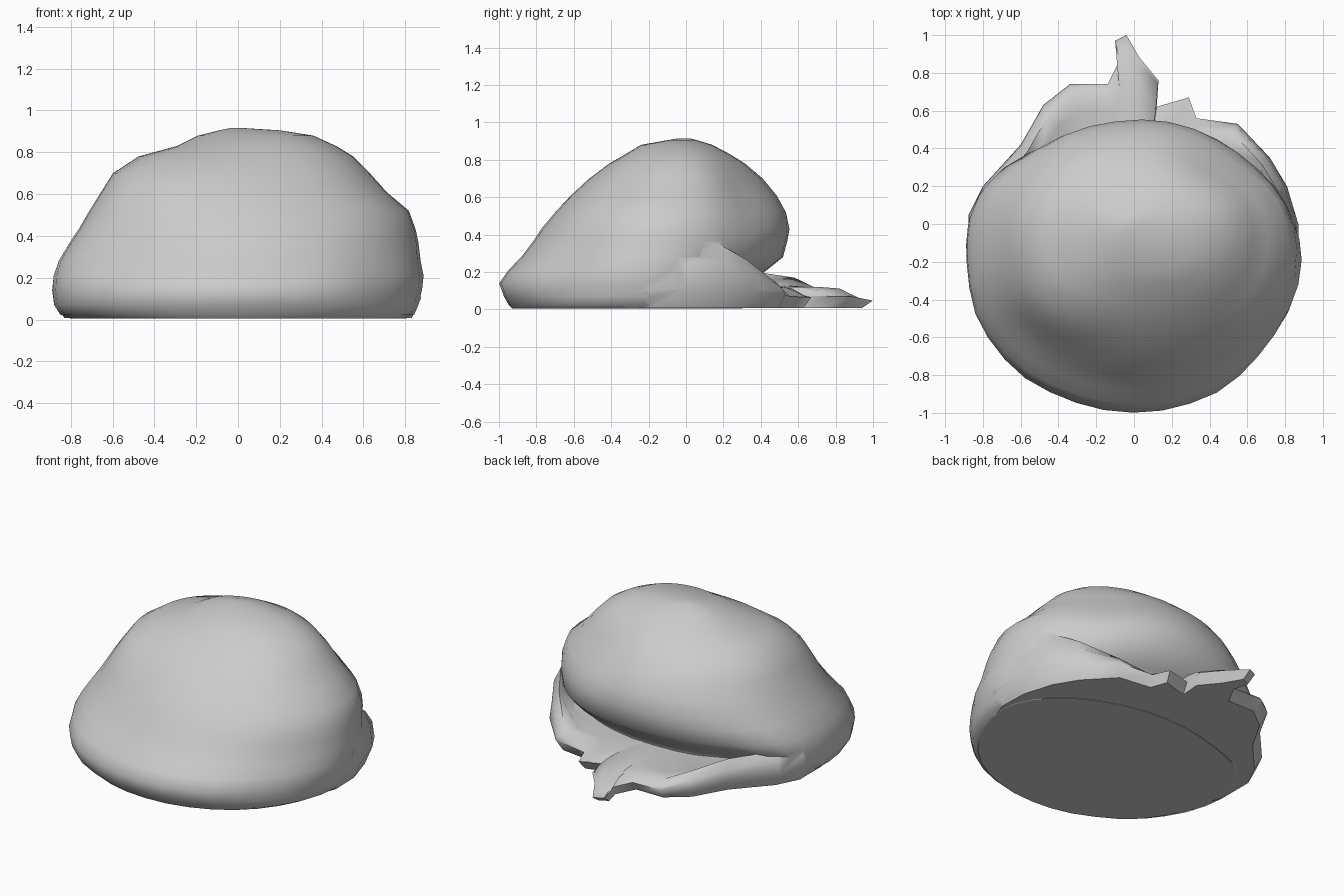
import bpy, bmesh, math
from mathutils import Vector, noise


def loft(name, rings):
    """Skin a stack of closed rings and cap both ends."""
    bm = bmesh.new()
    vs = [[bm.verts.new(p) for p in ring] for ring in rings]
    n = len(vs[0])
    for a, b in zip(vs, vs[1:]):
        for i in range(n):
            j = (i + 1) % n
            bm.faces.new((a[i], a[j], b[j], b[i]))
    bm.faces.new(vs[0][::-1])
    bm.faces.new(vs[-1])
    bmesh.ops.triangulate(bm, faces=[f for f in bm.faces if len(f.verts) > 4])
    bmesh.ops.recalc_face_normals(bm, faces=bm.faces)
    me = bpy.data.meshes.new(name)
    bm.to_mesh(me)
    bm.free()
    ob = bpy.data.objects.new(name, me)
    bpy.context.collection.objects.link(ob)
    return ob


# Puffy dome: z, left x, right x, front y, back y, y of widest point
DOME = [
    (0.005, -0.80, 0.80, -0.93, 0.30, -0.22),
    (0.025, -0.85, 0.84, -0.95, 0.31, -0.22),
    (0.07, -0.88, 0.86, -0.975, 0.32, -0.21),
    (0.14, -0.89, 0.88, -1.0, 0.34, -0.20),
    (0.21, -0.885, 0.89, -0.95, 0.43, -0.19),
    (0.28, -0.86, 0.875, -0.88, 0.52, -0.16),
    (0.37, -0.805, 0.862, -0.81, 0.545, -0.13),
    (0.43, -0.765, 0.85, -0.77, 0.555, -0.11),
    (0.52, -0.71, 0.82, -0.695, 0.535, -0.09),
    (0.61, -0.65, 0.715, -0.61, 0.485, -0.07),
    (0.70, -0.59, 0.63, -0.51, 0.41, -0.05),
    (0.78, -0.47, 0.55, -0.405, 0.315, -0.04),
    (0.83, -0.29, 0.47, -0.32, 0.235, -0.03),
    (0.88, -0.19, 0.36, -0.24, 0.14, -0.02),
    (0.905, -0.09, 0.20, -0.10, 0.06, -0.02),
    (0.915, -0.04, 0.04, -0.04, 0.02, -0.01),
]
# Local swellings and dents: amount, angle, angular width, height, height width
SWELL = [
    (0.085, 146, 19, 0.12, 0.22),   # joins the flap at back left
    (0.10, 225, 28, 0.70, 0.20),    # full front-left shoulder
    (0.05, 312, 25, 0.75, 0.20),    # front-right shoulder
    (-0.10, 48, 24, 0.60, 0.18),    # slacker back-right shoulder
    (-0.03, 325, 18, 0.20, 0.15),   # slight tuck at the lower front right
]
SEG = 36
rings = []
for z, xl, xr, yf, yb, yc in DOME:
    xc = (xl + xr) / 2
    ring = []
    for i in range(SEG):
        a = 2 * math.pi * i / SEG
        c, s = math.cos(a), math.sin(a)
        p = Vector((xc + (xr - xl) / 2 * c,
                    yc + ((yb - yc) if s > 0 else (yc - yf)) * s, z))
        k = 0.012 * noise.noise(p * 3.5)
        for amt, ang, wa, h, wh in SWELL:
            k += amt * math.exp(-((math.degrees(a) - ang) / wa) ** 2 - ((z - h) / wh) ** 2)
        ring.append((xc + (p.x - xc) * (1 + k), yc + (p.y - yc) * (1 + k), z))
    rings.append(ring)
dome = loft("puffy_dome", rings)

# Flattened base flap with ragged back edge: x, y, lip height
FLAP = [
    (0.78, -0.45, 0.20), (0.875, -0.20, 0.26), (0.87, 0.0, 0.32),
    (0.81, 0.20, 0.35), (0.72, 0.35, 0.27), (0.55, 0.53, 0.14),
    (0.33, 0.56, 0.10), (0.29, 0.67, 0.08), (0.12, 0.62, 0.11),
    (0.13, 0.76, 0.10), (0.03, 0.88, 0.10), (-0.04, 1.0, 0.06),
    (-0.10, 0.97, 0.06), (-0.075, 0.87, 0.10), (-0.14, 0.74, 0.11),
    (-0.34, 0.74, 0.12), (-0.48, 0.63, 0.17), (-0.60, 0.42, 0.20),
    (-0.80, 0.20, 0.22), (-0.875, 0.05, 0.24), (-0.875, -0.18, 0.24),
    (-0.78, -0.45, 0.20),
]


def flap_ring(scale, height):
    return [(x * scale, -0.2 + (y + 0.2) * scale, height(h)) for x, y, h in FLAP]


flap = loft("base_flap", [
    flap_ring(0.95, lambda h: 0.007),
    flap_ring(1.0, lambda h: min(0.05 + h * 0.2, h * 0.8)),
    flap_ring(0.985, lambda h: h * 0.75),
    flap_ring(0.94, lambda h: h),
    flap_ring(0.85, lambda h: 0.10 + 0.2 * h),
    flap_ring(0.55, lambda h: 0.12),
])

# Fuse both into one continuous skin
bpy.context.view_layer.objects.active = dome
mod = dome.modifiers.new("fuse", 'BOOLEAN')
mod.operation = 'UNION'
mod.solver = 'EXACT'
mod.object = flap
bpy.ops.object.select_all(action='DESELECT')
dome.select_set(True)
bpy.ops.object.modifier_apply(modifier="fuse")
bpy.data.objects.remove(flap)
bpy.ops.object.shade_smooth_by_angle(angle=math.radians(60))
# Keep the underside flat
for f in dome.data.polygons:
    if f.normal.z < -0.98 and f.center.z < 0.02:
        f.use_smooth = False
dome.name = "puffy_body"
